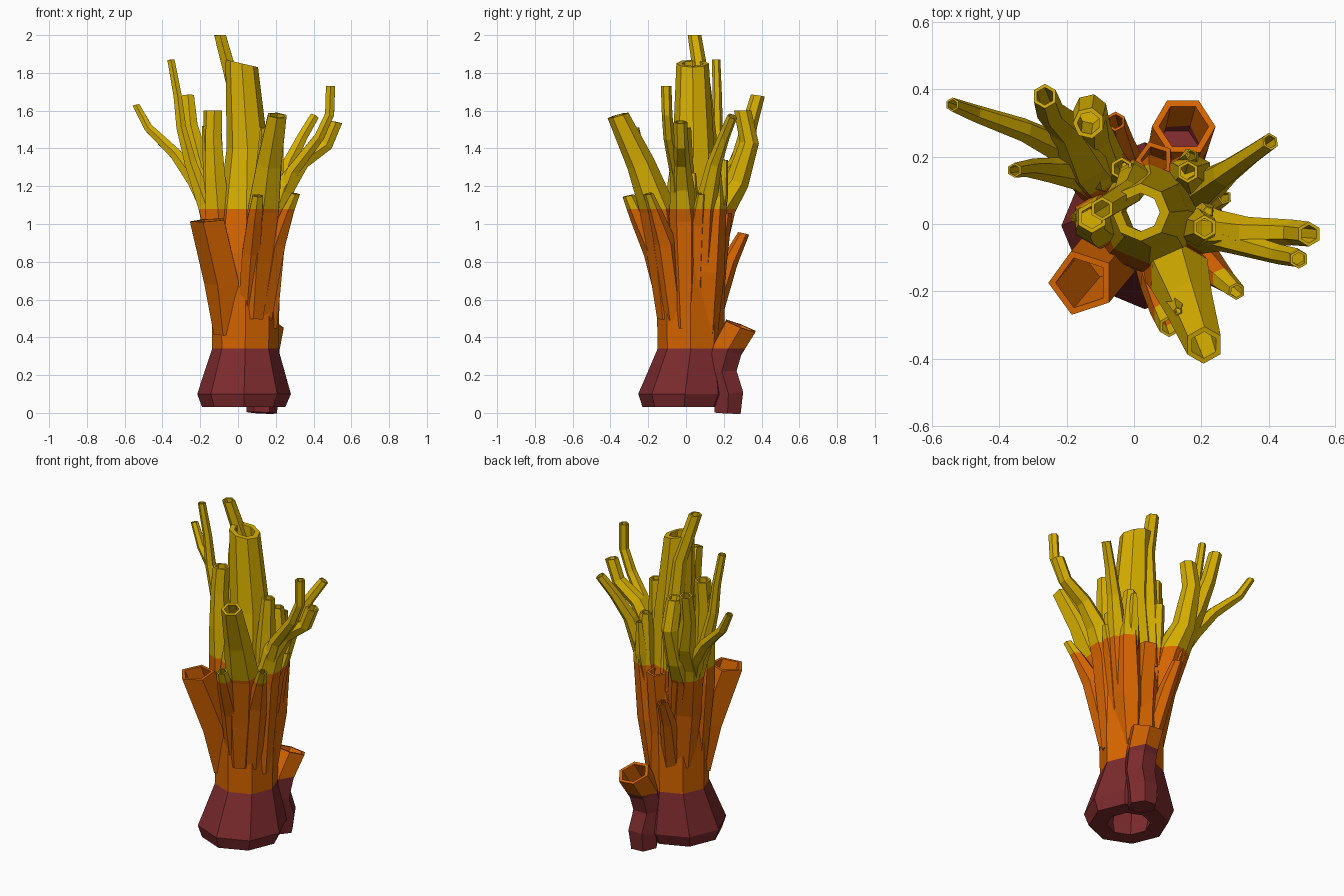
import bpy, bmesh, math
from mathutils import Vector

# Colours: dark base, orange middle, yellow tips
def material(name, rgb):
    m = bpy.data.materials.new(name)
    m.diffuse_color = (*rgb, 1)
    return m

MATS = [material("maroon", (0.205, 0.024, 0.027)),
        material("orange", (0.68, 0.13, 0.0)),
        material("yellow", (0.68, 0.43, 0.0))]
BANDS = (0.34, 1.08)


def root(degrees, z, r=.055):
    """Start of a branch, buried in the trunk wall."""
    a = math.radians(degrees)
    return (.04 + .12 * math.cos(a), .02 + .12 * math.sin(a), z, r)


def tube(name, sides, pts, wall=0.72, through=False, spin=0.0, tip_lean=0.5, slope=0.0):
    """Hollow faceted tube along points (x, y, z, radius)."""
    bm = bmesh.new()
    pos = [Vector(p[:3]) for p in pts]
    up = Vector((0, 0, 1))
    last = len(pos) - 1

    def ring(i, scale):
        t = (pos[min(i + 1, last)] - pos[max(i - 1, 0)]).normalized()
        if through:
            t = up
        elif i == last:
            t = up.lerp(t, tip_lean).normalized()
        v = Vector((0, 1, 0))
        v = (v - t * v.dot(t)).normalized()
        u = v.cross(t)
        r = pts[i][3] * scale
        out = []
        for k in range(sides):
            a = 2 * math.pi * (k + 0.5) / sides + spin
            p = pos[i] + (u * math.cos(a) + v * math.sin(a)) * r
            if i == last:
                p.z += slope * (p.x - pos[i].x)
            out.append(bm.verts.new(p))
        return out

    # outer wall going up, then over the rim and down the inner wall
    rings = [ring(i, 1) for i in range(len(pts))]
    stop = -1 if through else max(len(pts) - 3, 0)
    rings += [ring(i, wall if not through or i > 5 else .55) for i in range(last, stop, -1)]
    pairs = list(zip(rings, rings[1:]))
    if through:
        pairs.append((rings[-1], rings[0]))
    for a, b in pairs:
        for k in range(sides):
            j = (k + 1) % sides
            bm.faces.new((a[k], a[j], b[j], b[k]))
    if not through:
        bm.faces.new(rings[0])
        bm.faces.new(rings[-1])
    bmesh.ops.recalc_face_normals(bm, faces=bm.faces)
    # cut at the colour boundaries, then colour by height
    for z in BANDS:
        bmesh.ops.bisect_plane(bm, geom=bm.verts[:] + bm.edges[:] + bm.faces[:],
                               plane_co=(0, 0, z), plane_no=(0, 0, 1))
    for f in bm.faces:
        f.material_index = sum(f.calc_center_median().z > z for z in BANDS)
    me = bpy.data.meshes.new(name)
    bm.to_mesh(me)
    bm.free()
    for m in MATS:
        me.materials.append(m)
    ob = bpy.data.objects.new(name, me)
    bpy.context.collection.objects.link(ob)
    return ob


# Main trunk with tall central chimney, open right through
tube("trunk", 8, [(.03, -.01, .03, .22), (.032, -.005, .10, .248), (.038, .025, .34, .175),
                  (.04, .025, .6, .18), (.045, .03, .85, .18), (.045, .03, 1.1, .145),
                  (.05, .04, 1.4, .11), (.02, .035, 1.85, .086)],
     wall=.66, through=True, spin=math.pi / 8, slope=-.23)

# Low side branch at the back with wide orange mouth
tube("low_back_branch", 6, [(.125, .22, 0, .08), (.13, .225, .1, .09), (.12, .19, .22, .09),
                            (.13, .22, .34, .09), (.148, .29, .46, .095)],
     wall=.78, spin=.52, tip_lean=.7)

# Orange cut-off tubes
tube("front_left_stub", 5, [root(215, .42, .07), (-.08, -.085, .7, .1),
                            (-.155, -.175, 1.02, .1)], wall=.78, tip_lean=.3)
tube("back_stub", 5, [root(85, .55), (.06, .155, .8, .065), (.062, .19, 1.06, .058)])
tube("small_back_stub", 6, [root(110, .5), (-.04, .23, .8, .045), (-.055, .305, .95, .03)])
tube("back_right_rib", 6, [root(50, .4), (.14, .12, .75, .085), (.17, .15, 1.12, .065),
                           (.16, .155, 1.38, .033)])

# Back left cluster
tube("left_back_tube", 6, [root(140, .5, .06), (-.08, .12, .85, .09), (-.155, .2, 1.18, .085),
                           (-.2, .29, 1.33, .055), (-.25, .335, 1.52, .042),
                           (-.265, .38, 1.68, .037)])
tube("left_inner_tube", 7, [root(125, .7), (-.11, .18, 1.08, .085), (-.13, .27, 1.22, .065),
                            (-.13, .335, 1.43, .052), (-.135, .3, 1.6, .047)], tip_lean=0)
tube("left_long_twig", 6, [root(140, .75), (-.16, .17, 1.1, .055), (-.23, .23, 1.23, .045),
                           (-.33, .28, 1.37, .035), (-.475, .33, 1.51, .026),
                           (-.54, .355, 1.63, .021)])
tube("left_tall_twig", 6, [root(150, .75), (-.17, .15, 1.1, .05), (-.25, .16, 1.32, .037),
                           (-.3, .165, 1.51, .03), (-.32, .165, 1.68, .025),
                           (-.355, .16, 1.87, .022)])
tube("left_near_tube", 6, [root(185, .5), (-.1, .01, 1.0, .085), (-.12, 0, 1.25, .06),
                           (-.13, .01, 1.45, .05), (-.125, .02, 1.6, .047)])
tube("left_thin_twig", 5, [(-.1, 0, 1.0, .05), (-.155, .02, 1.25, .03), (-.178, .02, 1.52, .013)])

# Tubes beside the chimney
tube("tallest_tube", 6, [(0, .15, .95, .045), (0, .13, 1.3, .05), (-.02, .09, 1.72, .042),
                         (-.095, .045, 2.0, .036)], tip_lean=.1)
tube("chimney_back_tube", 6, [root(110, .8), (-.03, .15, 1.1, .045), (-.037, .165, 1.36, .034)])
tube("back_short_twig", 5, [(.145, .14, .9, .05), (.165, .19, 1.15, .035), (.17, .205, 1.34, .018)])

# Right cluster
tube("right_thick_tube", 6, [root(-10, .45), (.19, -.01, 1.02, .08), (.25, -.02, 1.2, .062),
                             (.34, -.025, 1.33, .046), (.47, -.025, 1.42, .038),
                             (.52, -.03, 1.54, .037)], tip_lean=.6)
tube("right_tall_twig", 6, [(.2, -.02, 1.05, .05), (.29, -.05, 1.28, .038), (.43, -.09, 1.46, .03),
                            (.485, -.1, 1.58, .028), (.49, -.105, 1.73, .028)])
tube("right_back_twig", 6, [root(30, .6), (.2, .1, 1.08, .06), (.27, .15, 1.32, .04),
                            (.34, .2, 1.46, .031), (.405, .245, 1.57, .027)], tip_lean=.9)
tube("right_upright_tube", 6, [root(-15, .8), (.19, -.01, 1.15, .058), (.21, -.01, 1.51, .037)])
tube("right_short_twig", 5, [root(10, .65), (.21, .06, 1.0, .045), (.27, .08, 1.16, .022)])
tube("right_small_twig", 5, [(.18, .03, .9, .05), (.21, .035, 1.1, .035), (.22, .037, 1.27, .017)])
tube("right_front_twig", 6, [root(-40, .5), (.2, -.11, .9, .06), (.265, -.165, 1.07, .036),
                             (.305, -.2, 1.16, .026)])

# Front cluster
tube("front_thick_tube", 6, [root(-70, .5, .06), (.1, -.11, .8, .09), (.135, -.15, 1.08, .095),
                             (.165, -.24, 1.32, .075), (.208, -.36, 1.575, .057)], tip_lean=.6)
tube("front_thin_twig", 5, [(.12, -.16, 1.05, .05), (.125, -.23, 1.3, .03), (.13, -.26, 1.51, .013)])
tube("front_short_twig", 6, [root(-85, .58), (.07, -.17, .85, .055), (.09, -.25, 1.03, .045),
                             (.105, -.305, 1.15, .032)])
